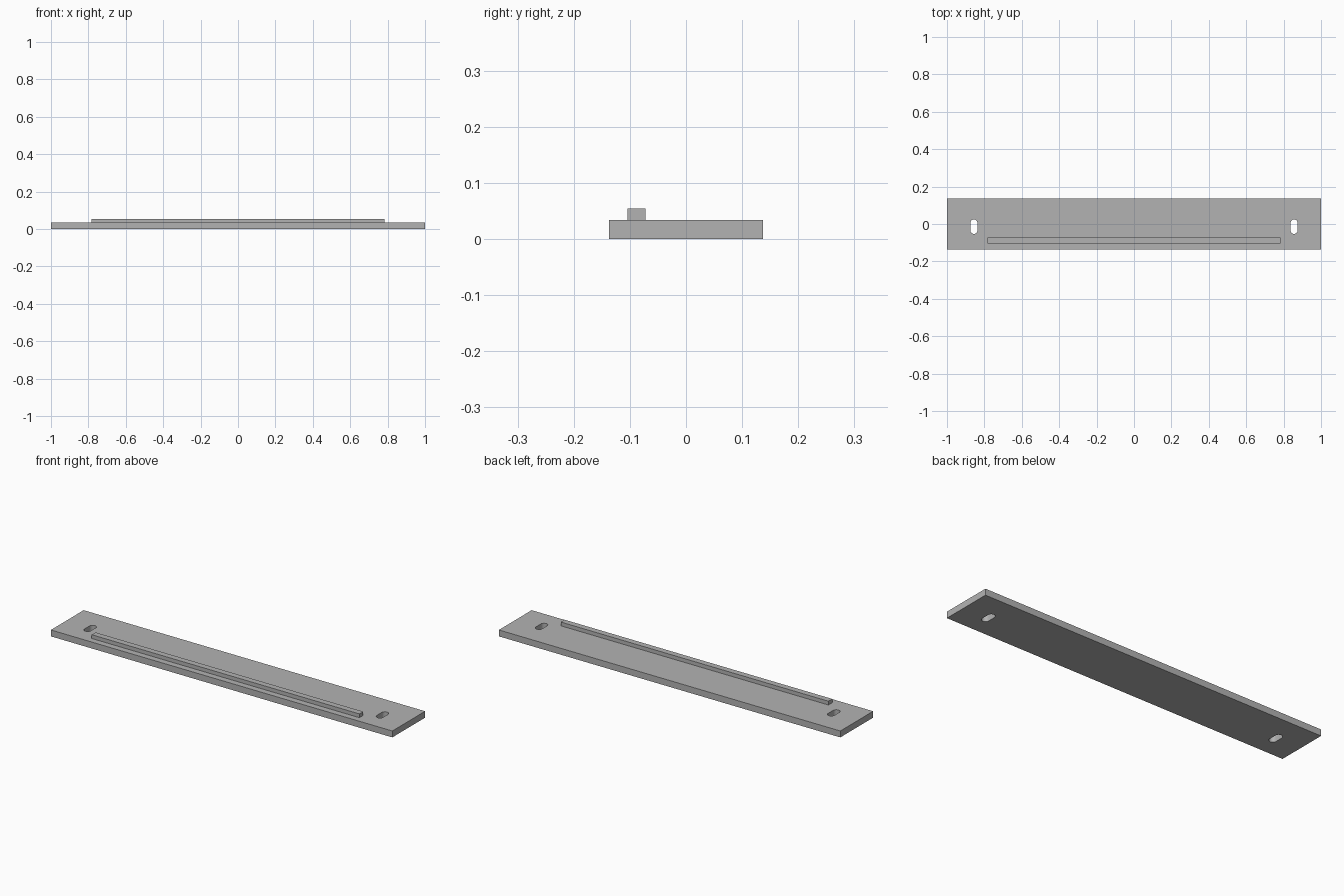
import bpy, bmesh, math

cube = bpy.data.objects.get("Cube")
if cube:
    bpy.data.objects.remove(cube, do_unlink=True)

grey = bpy.data.materials.new("plain_grey")
grey.use_nodes = True
colour = (0.45, 0.45, 0.45, 1)
grey.diffuse_color = colour
grey.node_tree.nodes["Principled BSDF"].inputs["Base Color"].default_value = colour


def prism(name, outline, z0, z1):
    """Extrude a flat outline upwards from z0 to z1."""
    bm = bmesh.new()
    face = bm.faces.new([bm.verts.new((x, y, z0)) for x, y in outline])
    top = bmesh.ops.extrude_face_region(bm, geom=[face])["geom"]
    verts = [v for v in top if isinstance(v, bmesh.types.BMVert)]
    bmesh.ops.translate(bm, verts=verts, vec=(0, 0, z1 - z0))
    bmesh.ops.recalc_face_normals(bm, faces=bm.faces)
    mesh = bpy.data.meshes.new(name)
    bm.to_mesh(mesh)
    bm.free()
    mesh.materials.append(grey)
    obj = bpy.data.objects.new(name, mesh)
    bpy.context.collection.objects.link(obj)
    return obj


def rectangle(x0, x1, y0, y1):
    return [(x0, y0), (x1, y0), (x1, y1), (x0, y1)]


def slot(cx, cy, radius, half_straight, steps=12):
    """Rounded slot outline, long along y."""
    points = []
    for side in (1, -1):
        for i in range(steps + 1):
            a = math.pi * i / steps
            points.append((cx + side * radius * math.cos(a),
                           cy + side * (half_straight + radius * math.sin(a))))
    return points


# Base plate and the raised rail near its front edge
thickness = 0.034
plate = prism("base_plate", rectangle(-1, 1, -0.137, 0.137), 0, thickness)
prism("raised_rail", rectangle(-0.784, 0.784, -0.104, -0.072), thickness, 0.054)

# Mounting slots cut through both ends
for side, label in ((-1, "right"), (1, "left")):
    cutter = prism(label + "_slot_cutter",
                   slot(side * 0.856, -0.014, 0.0185, 0.0205), -0.05, 0.1)
    cutter.hide_render = True
    cutter.hide_viewport = True
    cut = plate.modifiers.new(label + "_slot", "BOOLEAN")
    cut.operation = "DIFFERENCE"
    cut.solver = "EXACT"
    cut.object = cutter

# Smooth the slot walls while keeping edges sharp
bpy.ops.object.select_all(action="DESELECT")
plate.select_set(True)
bpy.context.view_layer.objects.active = plate
bpy.context.view_layer.update()
for cut in list(plate.modifiers):
    bpy.ops.object.modifier_apply(modifier=cut.name)
for obj in [o for o in bpy.data.objects if o.name.endswith("_slot_cutter")]:
    bpy.data.objects.remove(obj, do_unlink=True)
bpy.ops.object.shade_smooth_by_angle(angle=math.radians(30))
